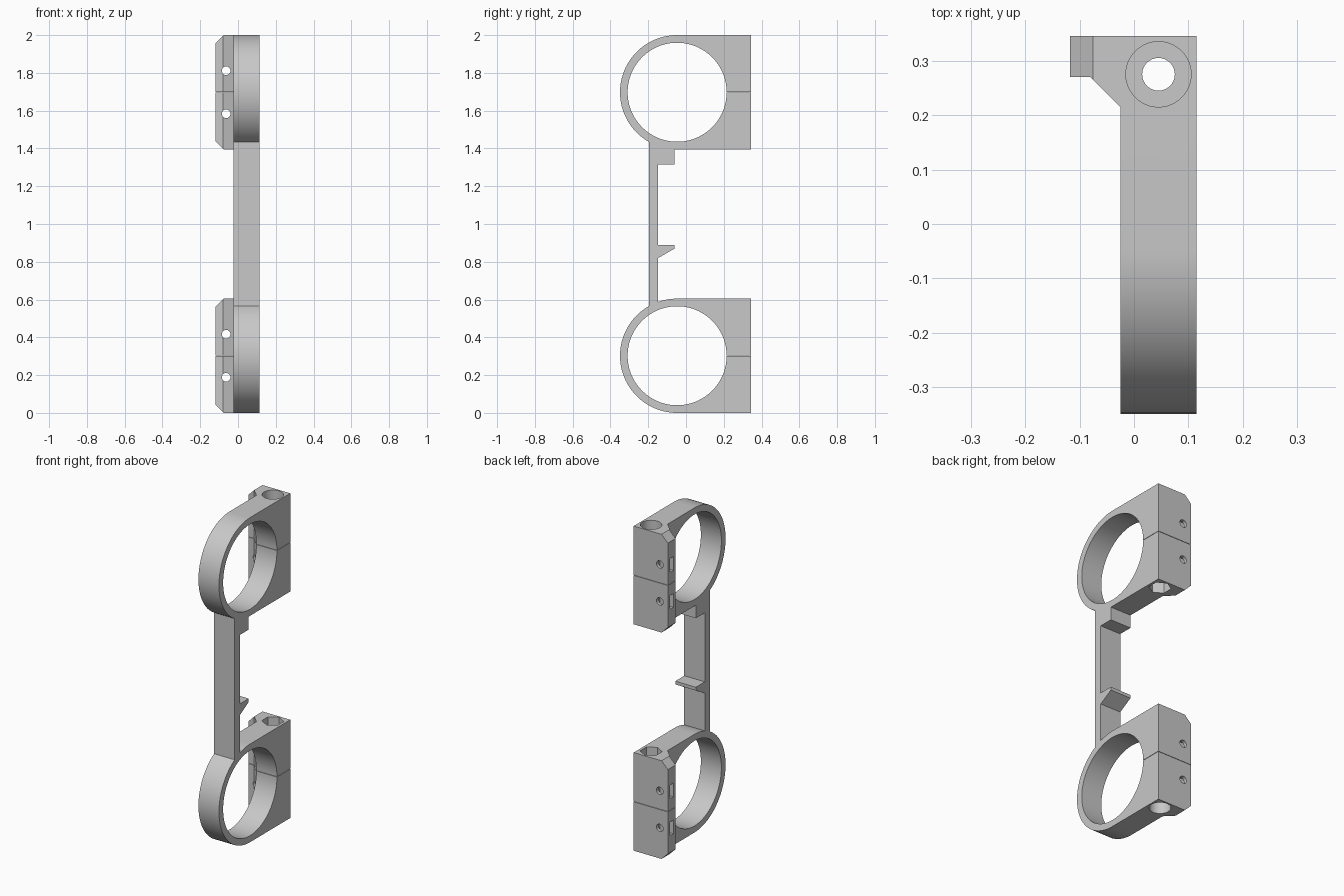
import bpy, bmesh, math
from mathutils import Vector

if "Cube" in bpy.data.objects:
    bpy.data.objects.remove(bpy.data.objects["Cube"])

X0, X1 = -0.025, 0.115          # body thickness range
CY, R, RI = -0.047, 0.3025, 0.262   # ring centre and radii
BACK, GAP = 0.345, 0.0012       # back face, half width of the clamp slit
LOW, HIGH = 0.3025, 1.6975      # ring centre heights

grey = bpy.data.materials.new("light grey")
grey.diffuse_color = (0.58, 0.58, 0.58, 1)
grey.use_nodes = True
grey.node_tree.nodes["Principled BSDF"].inputs["Base Color"].default_value = grey.diffuse_color


def prism(name, pts, axis, lo, hi):
    """Extrude a 2D outline along an axis."""
    def place(a, b, t):
        return Vector({"x": (t, a, b), "y": (a, t, b), "z": (a, b, t)}[axis])
    bm = bmesh.new()
    face = bm.faces.new([bm.verts.new(place(a, b, lo)) for a, b in pts])
    res = bmesh.ops.extrude_face_region(bm, geom=[face])
    moved = [v for v in res["geom"] if isinstance(v, bmesh.types.BMVert)]
    bmesh.ops.translate(bm, verts=moved, vec=place(0, 0, hi - lo))
    bmesh.ops.recalc_face_normals(bm, faces=bm.faces)
    me = bpy.data.meshes.new(name)
    bm.to_mesh(me)
    bm.free()
    me.materials.append(grey)
    ob = bpy.data.objects.new(name, me)
    bpy.context.collection.objects.link(ob)
    return ob


def arc(cx, cy, r, a0, a1, n):
    return [(cx + r * math.cos(math.radians(a0 + (a1 - a0) * i / n)),
             cy + r * math.sin(math.radians(a0 + (a1 - a0) * i / n))) for i in range(n + 1)]


def combine(target, tool, op):
    mod = target.modifiers.new("combine", "BOOLEAN")
    mod.operation, mod.object, mod.solver = op, tool, "EXACT"
    bpy.context.view_layer.objects.active = target
    bpy.ops.object.modifier_apply(modifier=mod.name)
    bpy.data.objects.remove(tool)


def clamp_outline(c):
    """Square back of one clamp, with the slit and bore."""
    a = math.degrees(math.asin(GAP / RI))
    return ([(BACK, c - R), (BACK, c - GAP)] + arc(CY, c, RI, -a, a - 360, 96)
            + [(BACK, c + GAP), (BACK, c + R)])


# Side outline: two split rings joined by a bar with two hooks
in_a = math.degrees(math.acos(-0.10 / R))
out_a = math.degrees(math.acos(-0.15 / R))
outline = (clamp_outline(LOW) + arc(CY, LOW, R, 90, in_a, 6)
           + [(-0.147, 0.82), (-0.06, 0.87), (-0.06, 0.89), (-0.147, 0.89),
              (-0.147, 1.315), (-0.06, 1.315), (-0.06, HIGH - R)]
           + clamp_outline(HIGH) + arc(CY, HIGH, R, 90, 360 - out_a, 40)
           + arc(CY, LOW, R, out_a, 270, 40))
body = prism("double_ring_clamp", outline, "x", X0, X1)

# Side tabs with chamfered ends, one per clamp half
plan = [(-0.118, BACK), (-0.118, 0.27), (-0.08, 0.27), (X0, 0.215), (0.0, 0.222), (0.0, BACK)]
for c in (LOW, HIGH):
    for s in (-1, 1):
        end = c + s * R
        tab = prism("tab", plan, "z", *sorted((c + s * GAP, end)))
        wedge = [(-0.128, end - s * 0.053), (-0.065, end + s * 0.01), (-0.128, end + s * 0.01)]
        combine(tab, prism("chamfer", wedge, "y", 0.2, 0.4), "DIFFERENCE")
        combine(body, tab, "UNION")

# Clamp bolt holes: round head pocket outside, hexagonal nut pocket inside
BX, BY = 0.045, 0.275
for c, s in ((LOW, -1), (HIGH, 1)):
    pockets = [("bolt_hole", 0.03, 32, c - 0.4, c + 0.4),
               ("head_pocket", 0.06, 48, c + s * (R - 0.13), c + s * 0.4),
               ("nut_pocket", 0.062, 6, c - s * (R - 0.13), c - s * 0.4)]
    for name, r, n, z0, z1 in pockets:
        ring = arc(BX, BY, r, 90, 450, n)[:-1]
        combine(body, prism(name, ring, "z", *sorted((z0, z1))), "DIFFERENCE")

# Tab screw holes and side nut slots
for c in (LOW, HIGH):
    for dz in (-0.114, 0.114):
        z = c + dz
        hole = arc(-0.063, z, 0.023, 0, 360, 24)[:-1]
        combine(body, prism("screw_hole", hole, "y", 0.15, 0.4), "DIFFERENCE")
        slot = [(-0.13, z - 0.042), (-0.028, z - 0.042), (-0.028, z + 0.042), (-0.13, z + 0.042)]
        combine(body, prism("nut_slot", slot, "y", 0.292, 0.325), "DIFFERENCE")

# Smooth the round surfaces, keep edges crisp
bpy.ops.object.select_all(action="DESELECT")
body.select_set(True)
bpy.context.view_layer.objects.active = body
bpy.ops.object.shade_smooth_by_angle(angle=math.radians(25))
